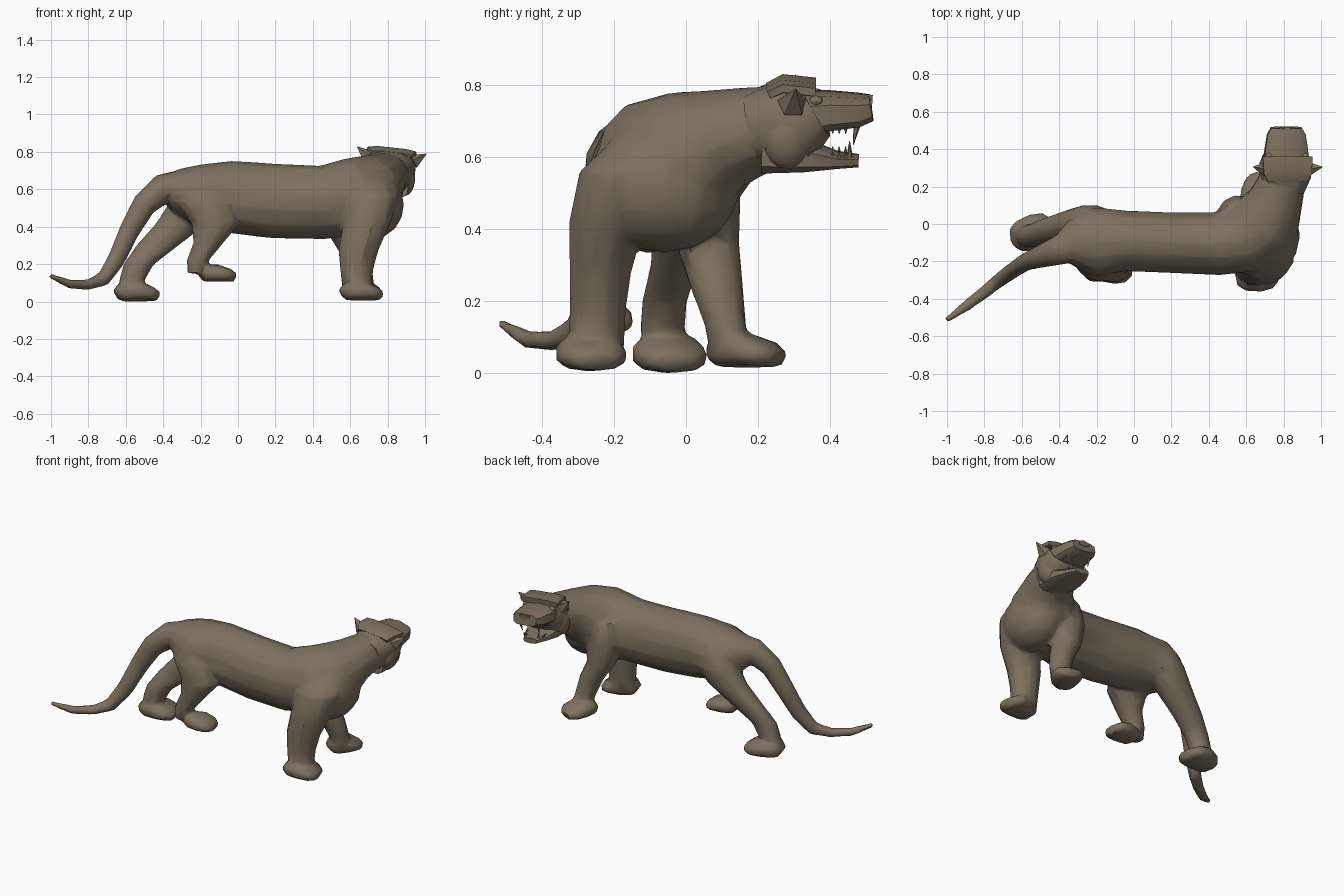
import bpy, bmesh, math
from mathutils import Vector, Matrix

fur = bpy.data.materials.new("brown_grey_clay")
fur.diffuse_color = (0.205, 0.162, 0.115, 1)
Z = Vector((0, 0, 1))
HEAD = (Matrix.Translation((0.81, 0, 0.69)) @ Matrix.Rotation(math.radians(6), 4, 'Y'))


def select(obs):
    bpy.ops.object.select_all(action='DESELECT')
    for ob in obs:
        ob.select_set(True)
    bpy.context.view_layer.objects.active = obs[0]


def finish(name, bm, matrix=None, angle=45):
    bmesh.ops.recalc_face_normals(bm, faces=bm.faces)
    if matrix:
        bm.transform(matrix)
    me = bpy.data.meshes.new(name)
    bm.to_mesh(me)
    bm.free()
    me.materials.append(fur)
    ob = bpy.data.objects.new(name, me)
    bpy.context.collection.objects.link(ob)
    select([ob])
    bpy.ops.object.shade_smooth_by_angle(angle=math.radians(angle))
    return ob


def tube(name, secs, sides=12, level=False, square=1.0, matrix=None):
    """Loft (x, y, z, half_a, half_b) sections; level keeps the rings horizontal."""
    bm = bmesh.new()
    pts = [Vector(s[:3]) for s in secs]
    rings = []
    for i, s in enumerate(secs):
        t = (pts[min(i + 1, len(pts) - 1)] - pts[max(i - 1, 0)]).normalized()
        if level:
            a, b = Vector((1, 0, 0)), Vector((0, 1, 0))
        else:
            a = t.cross(Z).normalized()
            b = a.cross(t)
        ring = []
        for k in range(sides):
            u = 2 * math.pi * (k + 0.5) / sides
            c, n = math.cos(u), math.sin(u)
            c = math.copysign(abs(c) ** square, c)
            n = math.copysign(abs(n) ** square, n)
            ring.append(bm.verts.new(pts[i] + a * c * s[3] + b * n * s[4]))
        rings.append(ring)
    for r, q in zip(rings, rings[1:]):
        for k in range(sides):
            j = (k + 1) % sides
            bm.faces.new((r[k], r[j], q[j], q[k]))
    bm.faces.new(rings[0])
    bm.faces.new(rings[-1])
    return finish(name, bm, matrix)


def ball(name, loc, scale, matrix=None, seg=12, rings=8):
    bm = bmesh.new()
    bmesh.ops.create_uvsphere(bm, u_segments=seg, v_segments=rings, radius=1)
    bm.transform(Matrix.Translation(loc) @ Matrix.Diagonal((*scale, 1)))
    return finish(name, bm, matrix)


def cone(name, base, tip, r, matrix=None):
    bm = bmesh.new()
    base, tip = Vector(base), Vector(tip)
    d = tip - base
    bmesh.ops.create_cone(bm, cap_ends=True, segments=5, radius1=r, radius2=0.001, depth=d.length)
    bm.transform(Matrix.Translation((base + tip) / 2) @ d.to_track_quat('Z', 'Y').to_matrix().to_4x4())
    return finish(name, bm, matrix)


def paw(name, x, y, z, deg, s=1.0):
    """Flat-soled paw pointing along deg, with heel, instep and toe sections."""
    dx, dy = math.cos(math.radians(deg)), math.sin(math.radians(deg))
    secs = [(-0.11, 0.05, 0.034), (-0.08, 0.082, 0.052), (0.0, 0.105, 0.055),
            (0.07, 0.1, 0.042), (0.112, 0.06, 0.028)]
    return tube(name, [(x + dx * u * s, y + dy * u * s, z + h * s, w * s, h * s) for u, w, h in secs],
                10, square=0.8)


def fuse(obs, voxel, keep):
    """Melt overlapping parts into one skin, soften the joins and thin it to low-poly."""
    select(obs)
    bpy.ops.object.join()
    ob = obs[0]
    m = ob.modifiers.new("melt", 'REMESH')
    m.mode, m.voxel_size = 'VOXEL', voxel
    m = ob.modifiers.new("soften", 'SMOOTH')
    m.factor, m.iterations = 0.5, 2
    m = ob.modifiers.new("thin", 'DECIMATE')
    m.ratio = keep
    for name in ("melt", "soften", "thin"):
        bpy.ops.object.modifier_apply(modifier=name)
    ob.data.materials.clear()
    ob.data.materials.append(fur)
    bpy.ops.object.shade_smooth_by_angle(angle=math.radians(45))
    return ob


# Torso sweeping along x, then turning towards +y into the neck
torso = tube("body_and_legs", [
    (-0.41, -0.11, 0.61, 0.05, 0.06), (-0.34, -0.10, 0.60, 0.12, 0.11),
    (-0.22, -0.095, 0.57, 0.19, 0.165), (-0.05, -0.09, 0.56, 0.165, 0.193),
    (0.20, -0.10, 0.537, 0.165, 0.20), (0.45, -0.105, 0.53, 0.172, 0.197),
    (0.62, -0.075, 0.56, 0.19, 0.21), (0.71, 0.015, 0.60, 0.19, 0.193),
    (0.755, 0.12, 0.655, 0.15, 0.14), (0.79, 0.22, 0.68, 0.13, 0.118),
    (0.81, 0.30, 0.69, 0.12, 0.11)], 14)
chest = ball("chest", (0.72, -0.06, 0.52), (0.168, 0.21, 0.185))

# Tail
tail = tube("tail", [
    (-0.28, -0.10, 0.63, 0.10, 0.08), (-0.40, -0.14, 0.605, 0.08, 0.08),
    (-0.50, -0.175, 0.52, 0.06, 0.067), (-0.575, -0.20, 0.39, 0.048, 0.058),
    (-0.65, -0.25, 0.225, 0.043, 0.05), (-0.72, -0.30, 0.12, 0.038, 0.04),
    (-0.80, -0.365, 0.09, 0.033, 0.028), (-0.90, -0.44, 0.093, 0.028, 0.024),
    (-1.003, -0.515, 0.138, 0.014, 0.013)], 12)

# Legs
legs = [
    tube("front_right_leg", [
        (0.70, -0.09, 0.67, 0.09, 0.09), (0.71, -0.17, 0.56, 0.15, 0.13),
        (0.69, -0.22, 0.42, 0.13, 0.108), (0.645, -0.238, 0.28, 0.11, 0.088),
        (0.635, -0.245, 0.18, 0.092, 0.08), (0.635, -0.25, 0.05, 0.075, 0.078)], 12, True),
    tube("front_left_leg", [
        (0.59, 0.03, 0.64, 0.13, 0.10), (0.565, 0.05, 0.50, 0.12, 0.105),
        (0.57, 0.06, 0.36, 0.09, 0.09), (0.63, 0.085, 0.24, 0.075, 0.075),
        (0.66, 0.11, 0.13, 0.065, 0.058), (0.665, 0.12, 0.06, 0.06, 0.055)], 12, True),
    tube("hind_left_leg", [
        (-0.22, -0.02, 0.62, 0.10, 0.10), (-0.23, 0.0, 0.53, 0.14, 0.105),
        (-0.30, -0.005, 0.42, 0.14, 0.09), (-0.43, -0.03, 0.30, 0.115, 0.07),
        (-0.53, -0.06, 0.20, 0.083, 0.063), (-0.565, -0.065, 0.12, 0.07, 0.063),
        (-0.575, -0.06, 0.05, 0.06, 0.06)], 12, True),
    tube("hind_right_leg", [
        (-0.19, -0.15, 0.64, 0.12, 0.095), (-0.17, -0.185, 0.53, 0.16, 0.12),
        (-0.12, -0.21, 0.415, 0.13, 0.105), (-0.16, -0.235, 0.31, 0.08, 0.075),
        (-0.215, -0.25, 0.22, 0.06, 0.06), (-0.215, -0.25, 0.15, 0.056, 0.052)], 12, True)]
paws = [paw("front_right_paw", 0.66, -0.268, 0.005, 12, 0.95), paw("front_left_paw", 0.66, 0.165, 0.015, 65, 0.9),
        paw("hind_left_paw", -0.54, -0.05, 0.0, 12), paw("hind_right_paw", -0.11, -0.235, 0.105, 5, 0.85)]
fuse([torso, chest, tail] + legs + paws, 0.012, 0.06)

# Head: skull, muzzle and open lower jaw (local x and z around the head centre)
tube("skull", [(0, 0.17, -0.01, 0.10, 0.095), (0, 0.25, 0.0, 0.135, 0.118),
               (0, 0.31, 0.01, 0.14, 0.118), (0, 0.36, 0.04, 0.125, 0.08)],
     12, square=0.75, matrix=HEAD)
tube("muzzle", [(0, 0.32, 0.03, 0.125, 0.065), (0, 0.40, 0.04, 0.118, 0.055),
                (0, 0.48, 0.042, 0.105, 0.046), (0, 0.515, 0.048, 0.085, 0.036)],
     10, square=0.6, matrix=HEAD)
tube("lower_jaw", [(0, 0.21, -0.08, 0.11, 0.055), (0, 0.33, -0.085, 0.115, 0.045),
                   (0, 0.42, -0.098, 0.085, 0.022), (0, 0.48, -0.10, 0.05, 0.017)],
     10, square=0.65, matrix=HEAD)
tube("brow", [(0, 0.23, 0.095, 0.11, 0.018), (0, 0.27, 0.115, 0.135, 0.02), (0, 0.36, 0.105, 0.14, 0.02)],
     8, square=0.6, matrix=HEAD)
tube("nose", [(0, 0.40, 0.075, 0.03, 0.015), (0, 0.518, 0.066, 0.042, 0.018)], 6, matrix=HEAD)

# Paired ears, cheeks, eyes and teeth
for side, s in (("left", -1), ("right", 1)):
    cone(side + "_ear", (s * 0.12, 0.295, 0.07), (s * 0.187, 0.305, 0.12), 0.042, HEAD)
    ball(side + "_cheek", (s * 0.095, 0.28, -0.03), (0.048, 0.07, 0.085), HEAD, 10, 8)
    ball(side + "_eye", (s * 0.095, 0.362, 0.076), (0.022, 0.02, 0.016), HEAD, 8, 6)
    cone(side + "_upper_fang", (s * 0.066, 0.475, 0.005), (s * 0.06, 0.465, -0.05), 0.010, HEAD)
    cone(side + "_lower_fang", (s * 0.045, 0.455, -0.09), (s * 0.047, 0.455, -0.05), 0.009, HEAD)
    for i in range(4):
        y = 0.39 + i * 0.018
        cone(side + "_upper_tooth", (s * 0.085, y, 0.0), (s * 0.083, y, -0.016), 0.006, HEAD)
        cone(side + "_lower_tooth", (s * 0.068, y, -0.085), (s * 0.068, y, -0.067), 0.006, HEAD)
